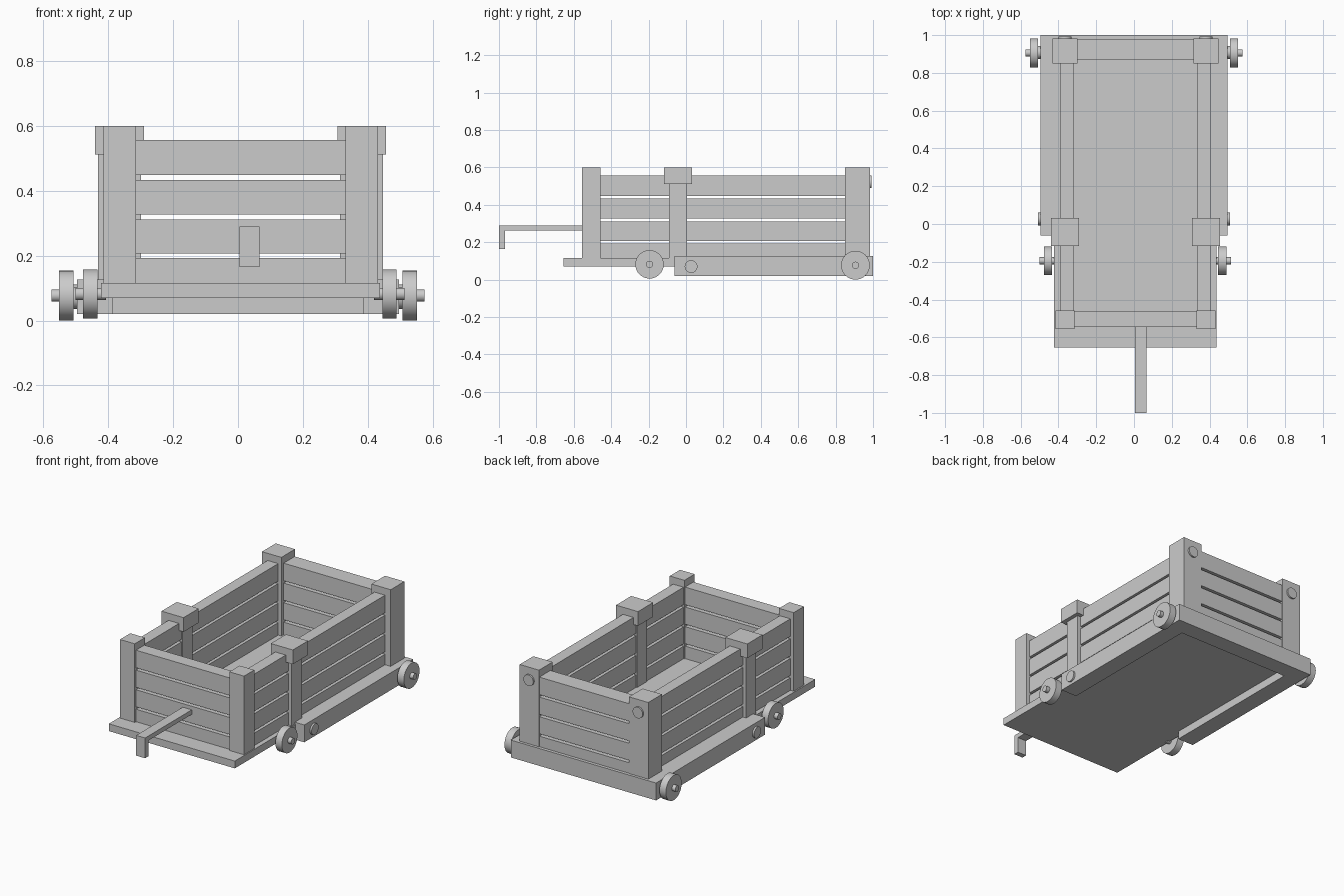
import bpy
import math

if "Cube" in bpy.data.objects:
    bpy.data.objects.remove(bpy.data.objects["Cube"])

CX = 0.008  # centre line of the crate body, slightly off the frame's centre


def box(name, x, y, z):
    """Box from three (min, max) ranges."""
    bpy.ops.mesh.primitive_cube_add(
        size=1, location=[(a + b) / 2 for a, b in (x, y, z)])
    ob = bpy.context.object
    ob.name = name
    ob.scale = [b - a for a, b in (x, y, z)]
    bpy.ops.object.transform_apply(location=False, rotation=False, scale=True)
    return ob


def disc(name, centre, r, depth, axis):
    """Cylinder lying along the x or y axis."""
    rot = (0, math.pi / 2, 0) if axis == 'x' else (math.pi / 2, 0, 0)
    bpy.ops.mesh.primitive_cylinder_add(
        vertices=32, radius=r, depth=depth, location=centre, rotation=rot)
    bpy.context.object.name = name
    bpy.ops.object.shade_smooth_by_angle(angle=math.radians(30))


def span(c, half):
    return (c - half, c + half)


def planks(name, x, y):
    """Four stacked boards with open gaps between them."""
    for z in ((0.115, 0.192), (0.207, 0.312), (0.327, 0.433), (0.448, 0.556)):
        box(name, x, y, z)


# Floor and U-shaped base frame
box("floor", (-0.423, 0.437), (-0.655, 0.95), (0.07, 0.115))
box("back_beam", (-0.389, 0.389), (0.893, 1.0), (0.02, 0.127))

for side, s in (("left", -1), ("right", 1)):
    # Side beam with front bolt
    box(side + "_beam", sorted((s * 0.387, s * 0.496)), (-0.062, 1.0), (0.02, 0.127))
    disc(side + "_beam_bolt", (s * 0.496, 0.027, 0.07), 0.034, 0.022, 'x')

    # Wheels and axle stubs
    disc(side + "_back_flange", (s * 0.496, 0.908, 0.077), 0.034, 0.022, 'x')
    disc(side + "_back_wheel", (s * 0.529, 0.906, 0.077), 0.077, 0.044, 'x')
    disc(side + "_back_axle", (s * 0.53, 0.906, 0.077), 0.019, 0.089, 'x')
    fx = 0.006
    disc(side + "_front_wheel", (fx + s * 0.461, -0.195, 0.082), 0.076, 0.044, 'x')
    disc(side + "_front_axle", (fx + s * 0.46, -0.195, 0.082), 0.019, 0.094, 'x')

    # Corner and middle posts
    px = CX + s * 0.373
    box(side + "_front_post", span(px, 0.05), (-0.557, -0.457), (0.115, 0.6))
    box(side + "_middle_post", span(px, 0.05), (-0.092, 0.006), (0.115, 0.52))
    box(side + "_middle_cap", span(px, 0.075), (-0.117, 0.031), (0.512, 0.6))
    box(side + "_back_post", span(px, 0.066), (0.85, 0.983), (0.115, 0.6))
    disc(side + "_post_bolt", (px, 0.982, 0.523), 0.034, 0.022, 'y')

    # Side boards in front of and behind the middle post
    wx = span(CX + s * 0.3645, 0.036)
    planks(side + "_front_board", wx, (-0.46, -0.09))
    planks(side + "_back_board", wx, (0.004, 0.853))

# End boards
end_x = (CX - 0.33, CX + 0.33)
planks("front_board", end_x, (-0.545, -0.463))
planks("back_board", end_x, (0.872, 0.98))

# Pull handle
box("handle_bar", (0.005, 0.066), (-1.0, -0.54), (0.262, 0.29))
box("handle_grip", (0.005, 0.066), (-1.0, -0.968), (0.165, 0.263))
